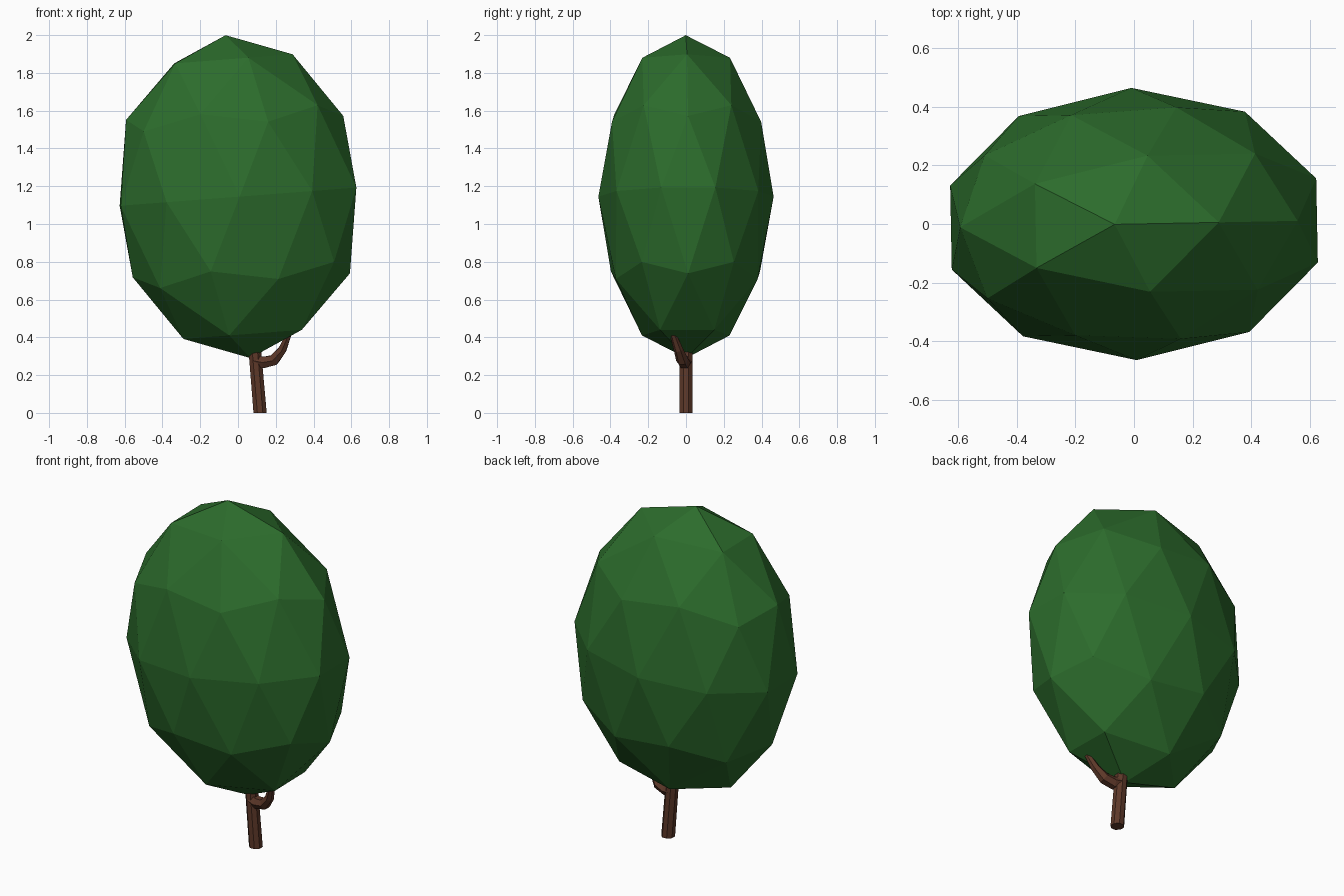
import bpy, bmesh, math
from mathutils import Vector

if "Cube" in bpy.data.objects:
    bpy.data.objects.remove(bpy.data.objects["Cube"])


def material(name, rgb):
    m = bpy.data.materials.new(name)
    m.diffuse_color = (*rgb, 1)
    m.use_nodes = True
    m.node_tree.nodes["Principled BSDF"].inputs["Base Color"].default_value = m.diffuse_color
    return m


def tube(name, path, radii, sides, mat):
    # loft polygon rings along a path, capped at both ends
    pts = [Vector(p) for p in path]
    bm = bmesh.new()
    rings = []
    for i, p in enumerate(pts):
        d = (pts[min(i + 1, len(pts) - 1)] - pts[max(i - 1, 0)]).normalized()
        u = Vector((0, 1, 0)).cross(d).normalized()
        v = d.cross(u)
        ring = []
        for k in range(sides):
            a = 2 * math.pi * (k + 0.5) / sides
            ring.append(bm.verts.new(p + radii[i] * (math.cos(a) * u + math.sin(a) * v)))
        rings.append(ring)
    for r0, r1 in zip(rings, rings[1:]):
        for k in range(sides):
            n = (k + 1) % sides
            bm.faces.new((r0[k], r0[n], r1[n], r1[k]))
    bm.faces.new(rings[0][::-1])
    bm.faces.new(rings[-1])
    for v in rings[0]:
        if v.co.z < 0.01:
            v.co.z = 0  # flat foot on the ground
    bmesh.ops.recalc_face_normals(bm, faces=bm.faces)
    me = bpy.data.meshes.new(name)
    bm.to_mesh(me)
    bm.free()
    ob = bpy.data.objects.new(name, me)
    me.materials.append(mat)
    bpy.context.collection.objects.link(ob)
    return ob


leaf = material("leaf_green", (0.025, 0.15, 0.025))
bark = material("bark_brown", (0.11, 0.04, 0.022))

# Crown: a stretched, slightly tilted low-poly ball
bpy.ops.mesh.primitive_ico_sphere_add(
    subdivisions=2, radius=1, location=(0, 0, 1.145),
    rotation=(0, math.radians(-4.4), math.radians(1.1)))
crown = bpy.context.object
crown.name = "crown"
crown.scale = (0.658, 0.464, 0.857)
crown.data.materials.append(leaf)

# Trunk: leans slightly to the left
tube("trunk", [(0.117, 0, 0), (0.09, 0, 0.32)], [0.038, 0.036], 8, bark)

# Side branch: leaves the trunk, then bends up into the crown
tube("branch",
     [(0.09, 0, 0.275), (0.135, -0.01, 0.267), (0.19, -0.02, 0.28),
      (0.235, -0.04, 0.335), (0.27, -0.07, 0.42)],
     [0.036, 0.035, 0.033, 0.025, 0.016], 6, bark)
